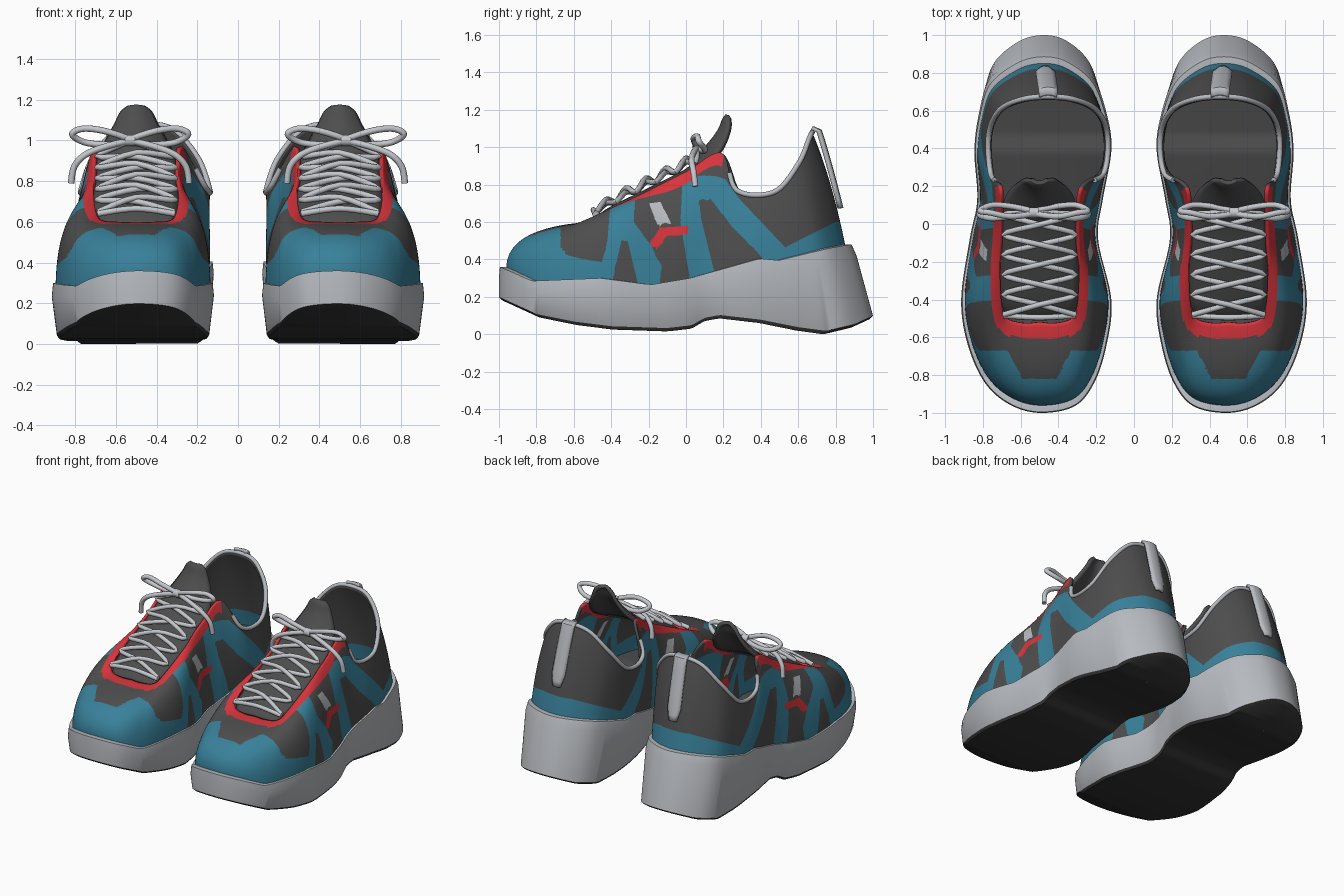
import bpy, bmesh, math
from mathutils import Vector, Matrix

if "Cube" in bpy.data.objects:
    bpy.data.objects.remove(bpy.data.objects["Cube"])

def material(name, color):
    m = bpy.data.materials.new(name)
    m.use_nodes = True
    m.diffuse_color = (*color, 1)
    m.node_tree.nodes["Principled BSDF"].inputs["Base Color"].default_value = (*color, 1)
    return m

DARK, TEAL, RED, GREY, BLACK, LACE = range(6)
MATS = [material("dark_fabric", (.075, .075, .075)), material("teal_panel", (.04, .22, .325)),
        material("red_trim", (.68, .035, .045)), material("light_grey", (.48, .50, .53)),
        material("black_rubber", (.035, .035, .035)), material("pale_lace", (.55, .57, .60))]
CENTRE = Matrix.Translation((.5, 0, 0))
parts = []

# ---- helpers
def step(a, b, v):
    t = min(1, max(0, (v - a) / (b - a)))
    return t * t * (3 - 2 * t)

def interp(v, table):
    if v <= table[0][0]:
        return table[0][1]
    for (a, p), (b, q) in zip(table, table[1:]):
        if v <= b:
            return p + (q - p) * (v - a) / (b - a)
    return table[-1][1]

def spline(points, n, closed=True):
    """Smooth curve through the points, n samples per span."""
    pts = [Vector(p) for p in points]
    k = len(pts)
    get = (lambda i: pts[i % k]) if closed else (lambda i: pts[min(k - 1, max(0, i))])
    out = []
    for i in range(k if closed else k - 1):
        a, b, c, d = (get(i + j) for j in (-1, 0, 1, 2))
        for t in (s / n for s in range(n)):
            out.append(b + (c - a) * t / 2 + (a - b * 2.5 + c * 2 - d / 2) * t * t
                       + (b * 1.5 - a / 2 - c * 1.5 + d / 2) * t ** 3)
    return out if closed else out + [pts[-1]]

def inside(y, z, poly):
    hit = False
    for (a, b), (c, d) in zip(poly, poly[1:] + poly[:1]):
        if (b > z) != (d > z) and y < a + (c - a) * (z - b) / (d - b):
            hit = not hit
    return hit

def cut(bm, poly, u, v):
    """Cut the faces along a polygon projected on axes u and v."""
    for a, b in zip(poly, poly[1:] + poly[:1]):
        d = Vector(b) - Vector(a)
        co, no = Vector((0, 0, 0)), Vector((0, 0, 0))
        co[u], co[v], no[u], no[v] = a[0], a[1], d.y, -d.x
        near = []
        for f in bm.faces:
            w = f.calc_center_median()
            r = Vector((w[u] - a[0], w[v] - a[1]))
            if abs(r.cross(d)) < .04 * d.length and -.03 < r.dot(d) / d.length < d.length + .03:
                near.append(f)
        geom = near + list({e for f in near for e in f.edges}) + list({p for f in near for p in f.verts})
        bmesh.ops.bisect_plane(bm, geom=geom, plane_co=co, plane_no=no, dist=.0005)

def finish(name, mesh, thickness=0):
    for m in MATS:
        mesh.materials.append(m)
    mesh.transform(CENTRE)
    obj = bpy.data.objects.new(name, mesh)
    bpy.context.collection.objects.link(obj)
    if thickness:
        obj.modifiers.new("thickness", 'SOLIDIFY').thickness = thickness
    parts.append(obj)

def loft_mesh(name, rings, rule, closed=True):
    n, faces, cols = len(rings[0]), [], []
    for i in range(len(rings) - 1):
        for j in range(n if closed else n - 1):
            k = (j + 1) % n
            faces.append((i * n + j, i * n + k, (i + 1) * n + k, (i + 1) * n + j))
            cols.append(rule(i, j))
    mesh = bpy.data.meshes.new(name)
    mesh.from_pydata([v for r in rings for v in r], [], faces)
    mesh.polygons.foreach_set("material_index", cols)
    return mesh

def tube(name, points, radius, color, closed=False):
    cu = bpy.data.curves.new(name, 'CURVE')
    cu.dimensions = '3D'
    cu.bevel_depth, cu.bevel_resolution, cu.use_fill_caps = radius, 4, True
    sp = cu.splines.new('POLY')
    sp.points.add(len(points) - 1)
    for p, q in zip(sp.points, points):
        p.co = (*q, 1)
    sp.use_cyclic_u = closed
    tmp = bpy.data.objects.new(name, cu)
    bpy.context.collection.objects.link(tmp)
    mesh = bpy.data.meshes.new_from_object(tmp.evaluated_get(bpy.context.evaluated_depsgraph_get()))
    bpy.data.objects.remove(tmp)
    mesh.materials.clear()
    mesh.polygons.foreach_set("material_index", [color] * len(mesh.polygons))
    finish(name, mesh)

# ---- shared footprint, from toe round the outer side, heel and inner side
N = 9
FOOT = spline([(0, -1), (.16, -.955), (.29, -.84), (.38, -.64), (.415, -.4), (.37, -.08),
               (.33, .13), (.345, .39), (.32, .63), (.265, .84), (.12, .965), (-.025, 1),
               (-.16, .965), (-.29, .84), (-.36, .6), (-.38, .39), (-.335, .13), (-.31, -.08),
               (-.38, -.4), (-.355, -.64), (-.29, -.84), (-.185, -.965)], N)
SOLE_TOP = [(-1, .36), (-.93, .33), (-.83, .285), (-.46, .3), (-.19, .265), (.02, .3),
            (.4, .405), (.5, .395), (.77, .46), (.88, .48)]
SOLE_BOTTOM = [(-1, .18), (-.8, .09), (-.6, .05), (-.4, .025), (-.1, .015), (.03, .03), (.1, .07),
               (.18, .085), (.4, .06), (.6, .02), (.75, 0), (.9, .035), (1, .08)]

def foot_ring(sx, sy, taper, lift, top):
    ring = []
    for p in FOOT:
        y = p.y - .11 * step(.3, 1, p.y) * taper
        z = interp(y, SOLE_TOP) if top else interp(p.y, SOLE_BOTTOM)
        ring.append(Vector((p.x * sx, y * sy, z + lift)))
    return ring

# ---- sole with black tread and dark insole
sole = [foot_ring(*r) for r in ((0, .98, 0, 0, False), (.91, .98, 0, 0, False),
                                (.94, 1, 0, .018, False), (1, 1, .8, -.06, True),
                                (.985, .995, 1, 0, True), (.93, .95, 1, 0, True),
                                (0, .95, 1, 0, True))]
finish("sole", loft_mesh("sole", sole, lambda i, j: BLACK if i < 2 else DARK if i == 5 else GREY))

# ---- upper shell, from the sole edge to the throat and collar edge
half = [(0, -.52, .6), (.08, -.525, .6), (.17, -.5, .61), (.2, -.42, .66), (.21, -.22, .76),
        (.21, 0, .87), (.22, .19, .97), (.3, .27, .77), (.315, .47, .76), (.26, .6, .91),
        (.14, .66, 1.05), (0, .675, 1.08)]
edge = [Vector(p) for p in half + [(-x, y, z) for x, y, z in half[-2:0:-1]]]
for p in edge:
    p.x -= .045 * step(.15, .3, p.y)
TOP = spline(edge, N)
BASE = foot_ring(.955, .96, 1, -.02, True)
ROWS = 40

def shell_point(j, t):
    b, e = BASE[j], TOP[j]
    f = 1 - step(-.6, -.1, b.y)
    c = b.lerp(e, .12 * (1 - f) - .03 * f + .3 * step(.4, .9, b.y))
    c.z = b.z + (e.z - b.z) * (.6 + .28 * f)
    return b * (1 - t) ** 2 + c * 2 * t * (1 - t) + e * t * t

def eyestay(i, j):
    gap = (shell_point(j, (i + .5) / ROWS) - TOP[j]).length
    return RED if TOP[j].y < .2 and gap < .08 else DARK

# side panels in (y, z); the toe scallop in (x, y)
FRONT_PANEL = [(-1.1, .2), (-1.1, .65), (-.67, .65), (-.67, .47), (-.63, .42), (-.45, .385),
               (-.42, .5), (-.4, .75), (-.27, .75), (-.28, .6), (-.19, .48), (-.13, .36),
               (-.15, .2), (-.24, .2), (-.31, .49), (-.345, .5), (-.38, .35), (-.41, .2)]
REAR_PANEL = [(0, .2), (.02, .3), (-.03, .6), (-.02, .8), (.02, .84), (.12, .85), (.21, .83),
              (.28, .73), (.53, .465), (.8, .6), (1, .65), (1, .2), (.5, .2), (.4, .42),
              (.25, .57), (.13, .725), (.07, .72), (.08, .62), (.15, .34), (.15, .2)]
BRACKET = [(-.19, .49), (-.14, .57), (.02, .58), (.02, .535), (-.1, .525), (-.155, .46)]
PATCH = [(-.2, .705), (-.135, .705), (-.08, .595), (-.15, .58)]
SCALLOP = [(-.18, -.65), (-.13, -.74), (-.09, -.82), (.09, -.82), (.13, -.74), (.18, -.65)]

upper = loft_mesh("upper", [[shell_point(j, i / ROWS) for j in range(len(FOOT))]
                            for i in range(ROWS + 1)], eyestay)
bm = bmesh.new()
bm.from_mesh(upper)
for poly in (FRONT_PANEL, REAR_PANEL, BRACKET, PATCH):
    cut(bm, poly, 1, 2)
cut(bm, SCALLOP, 0, 1)
for f in bm.faces:
    x, y, z = f.calc_center_median()
    if inside(y, z, BRACKET):
        f.material_index = RED
    elif inside(y, z, PATCH):
        f.material_index = GREY
    elif f.material_index == DARK and not inside(x, y, SCALLOP):
        f.material_index = TEAL if inside(y, z, FRONT_PANEL) or inside(y, z, REAR_PANEL) else DARK
bm.to_mesh(upper)
finish("upper", upper, .02)

# ---- collar piping and heel pull tab
tube("collar_piping", TOP[6 * N + 5:16 * N - 4], .014, GREY)
tab = []
for t in (i / 12 for i in range(13)):
    p = shell_point(11 * N, .3 + .7 * t) + Vector((0, .015 + .02 * t * t, 0))
    w = .045 * min(1, .5 + 3 * t)
    tab.append([p + Vector((-c * w, -.012 * c * c, 0)) for c in (-1, -.5, 0, .5, 1)])
tab.append([p + Vector((0, -.03, .012)) for p in tab[-1]])
finish("pull_tab", loft_mesh("pull_tab", [r[::-1] for r in tab], lambda i, j: GREY, False), .02)

# ---- tongue, rows of (y, z, half width)
tongue_rows = spline([(-.5, .57, .17), (-.42, .64, .2), (-.22, .74, .21), (0, .85, .21),
                      (.12, .93, .19), (.185, 1, .155), (.22, 1.08, .11), (.23, 1.14, .08),
                      (.232, 1.17, .045)], 4, False)
tongue = []
for y, z, w in tongue_rows:
    bulge = [(c / 6, w * (1 - c * c / 36)) for c in range(-6, 7)]
    tongue.append([Vector((w * c, y - (.06 + .4 * step(0, .2, y)) * b, z + .13 * b)) for c, b in bulge])
finish("tongue", loft_mesh("tongue", tongue, lambda i, j: DARK, False), .025)

# ---- crossed laces with a straight bar at the toe end
KNOT = Vector((.03, .06, 1.0))
THROAT = [(p[1], p[2]) for p in half[2:7]]
EYELETS = 6
tube("lace_bar", spline([(-.19, -.485, .64), (0, -.495, .665), (.19, -.485, .64)], 6, False), .015, LACE)
for side, name in ((1, "lace_a"), (-1, "lace_b")):
    path = []
    for k in range(EYELETS):
        y = -.48 + .106 * k
        path.append(Vector((side * (-1) ** k * .19, y, interp(y, THROAT) + .025)))
        if k < EYELETS - 1:
            path.append(Vector((0, y + .053, interp(y, THROAT) + .088 + .01 * side)))
    tube(name, spline(path + [KNOT], 4, False), .015, LACE)

# ---- bow: knot, two loops and two loose ends
tube("bow_knot", [KNOT - Vector((.025, 0, 0)), KNOT + Vector((.025, 0, 0))], .028, LACE)
LOOP = [(0, 0, 0), (.12, -.02, .045), (.23, 0, .058), (.285, .01, .03), (.22, .04, -.01), (.1, .03, -.02)]
TAIL = [(0, 0, 0), (.12, -.02, -.03), (.22, -.03, -.07), (.275, -.02, -.13), (.29, -.01, -.21)]
for s, name in ((1, "outer"), (-1, "inner")):
    loop, tail = ([KNOT + Vector((s * x, y, z)) for x, y, z in pts] for pts in (LOOP, TAIL))
    tube("bow_loop_" + name, spline(loop, 6), .016, LACE, True)
    tube("bow_end_" + name, spline(tail, 6, False), .016, LACE)

# ---- mirrored second shoe, then smooth shading
bpy.ops.object.select_all(action='DESELECT')
for obj in parts:
    other = obj.copy()
    other.data = obj.data.copy()
    other.data.transform(Matrix.Scale(-1, 4, (1, 0, 0)))
    other.data.flip_normals()
    bpy.context.collection.objects.link(other)
    obj.name, other.name = "left_" + obj.data.name, "right_" + obj.data.name
    obj.select_set(True)
    other.select_set(True)
bpy.context.view_layer.objects.active = parts[0]
bpy.ops.object.shade_smooth_by_angle(angle=math.radians(38))
